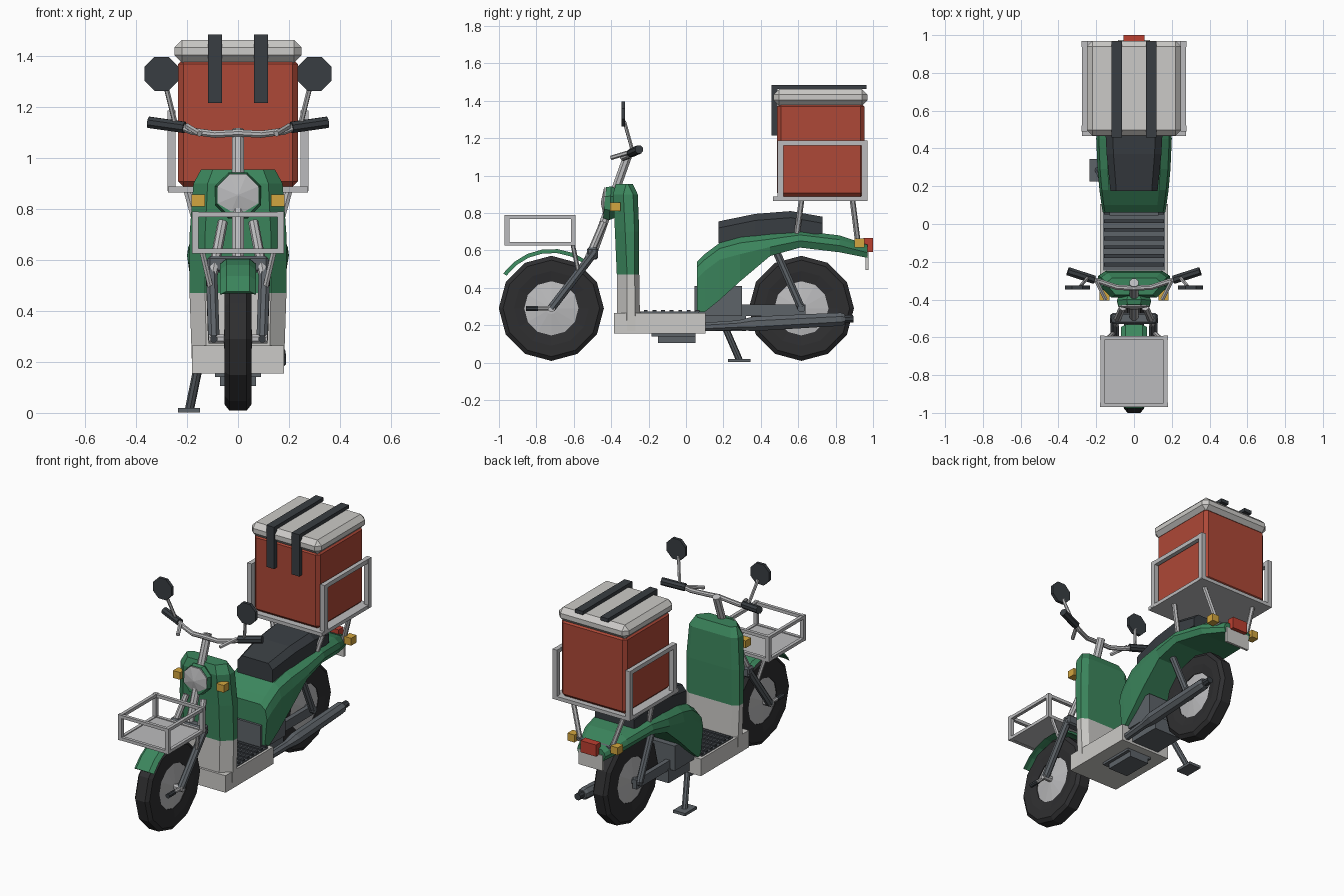
import bpy, bmesh
from math import sin, cos, pi, radians
from mathutils import Vector

if "Cube" in bpy.data.objects:
    bpy.data.objects.remove(bpy.data.objects["Cube"])


def mat(name, r, g, b):
    m = bpy.data.materials.new(name)
    m.diffuse_color = (r, g, b, 1)
    m.use_nodes = True
    m.node_tree.nodes["Principled BSDF"].inputs["Base Color"].default_value = m.diffuse_color
    return m


GREEN = mat("green_paint", .045, .24, .11)
RED = mat("red_box", .42, .065, .038)
DARK = mat("dark_plastic", .04, .047, .054)
TYRE = mat("tyre_rubber", .028, .028, .03)
STEEL = mat("dark_steel", .11, .125, .14)
METAL = mat("bare_metal", .5, .5, .51)
CREAM = mat("light_panel", .6, .59, .57)
AMBER = mat("amber", .65, .38, .05)
LAMP = mat("tail_red", .5, .05, .03)


def finish(name, bm, m):
    bmesh.ops.recalc_face_normals(bm, faces=bm.faces[:])
    me = bpy.data.meshes.new(name)
    bm.to_mesh(me)
    bm.free()
    me.materials.append(m)
    ob = bpy.data.objects.new(name, me)
    bpy.context.collection.objects.link(ob)
    return ob


def loft(name, rings, m, closed=False):
    """Skin a list of equal-length point rings; cap the ends unless closed."""
    bm = bmesh.new()
    vs = [[bm.verts.new(p) for p in r] for r in rings]
    n = len(vs[0])
    pairs = list(zip(vs, vs[1:])) + ([(vs[-1], vs[0])] if closed else [])
    for a, b in pairs:
        for i in range(n):
            j = (i + 1) % n
            bm.faces.new((a[i], a[j], b[j], b[i]))
    if not closed:
        bm.faces.new(vs[0])
        bm.faces.new(vs[-1])
    return finish(name, bm, m)


def box(name, x0, x1, y0, y1, z0, z1, m, bevel=0):
    ob = loft(name, [[(x0, y0, z), (x1, y0, z), (x1, y1, z), (x0, y1, z)] for z in (z0, z1)], m)
    if bevel:
        b = ob.modifiers.new("bevel", "BEVEL")
        b.width, b.segments = bevel, 1
    return ob


def tube(name, pts, radii, m, n=8):
    """Round bar along a path, one radius or a radius per point."""
    pts = [Vector(p) for p in pts]
    if not isinstance(radii, (list, tuple)):
        radii = [radii] * len(pts)
    rings = []
    for i, p in enumerate(pts):
        d = (pts[min(i + 1, len(pts) - 1)] - pts[max(i - 1, 0)]).normalized()
        u = d.cross(Vector((0, 0, 1)) if abs(d.z) < .95 else Vector((0, 1, 0))).normalized()
        v = d.cross(u)
        rings.append([p + radii[i] * (u * cos(a) + v * sin(a))
                      for a in [2 * pi * (k + .5) / n for k in range(n)]])
    return loft(name, rings, m)


SIDES = ((-1, "left"), (1, "right"))


def pair_tube(name, pts, r, m, n=8):
    for s, side in SIDES:
        tube(f"{name}_{side}", [(s * x, y, z) for x, y, z in pts], r, m, n)


def pair_box(name, x0, x1, *rest):
    box(name + "_right", x0, x1, *rest)
    box(name + "_left", -x1, -x0, *rest)


# wheels: 12-sided tyres with shallow dished hubs
def wheel(name, y):
    def ring(r, x):
        return [(x, y + r * cos(k * pi / 6), .29 + r * sin(k * pi / 6)) for k in range(12)]
    prof = [(.145, -.043), (.2, -.052), (.258, -.052), (.281, -.034),
            (.281, .034), (.258, .052), (.2, .052), (.145, .043)]
    loft(name + "_tyre", [ring(r, x) for r, x in prof], TYRE, closed=True)
    loft(name + "_hub", [ring(.03, -.055), ring(.15, -.038), ring(.15, .038), ring(.03, .055)], METAL)


wheel("front_wheel", -.72)
wheel("rear_wheel", .617)

# front fender
sec = [(-.07, .297), (-.045, .318), (.045, .318), (.07, .297), (.04, .303), (-.04, .303)]
loft("front_fender", [[(x, -.72 + r * cos(a), .29 + r * sin(a)) for x, r in sec]
                      for a in [radians(144 - 15 * k) for k in range(7)]], GREEN)

# fork, axle and steering column
pair_tube("fork_leg", [(.095, -.72, .29), (.105, -.49, .59)], .024, STEEL)
pair_tube("fork_upper", [(.1, -.53, .54), (.06, -.44, .75)], .02, METAL)
pair_tube("axle_nub", [(.095, -.855, .29), (.095, -.79, .29)], .015, DARK)
pair_tube("axle_link", [(.095, -.8, .29), (.095, -.71, .29)], .012, METAL)
tube("front_axle", [(-.115, -.72, .29), (.115, -.72, .29)], .02, METAL)
box("fork_clamp", -.12, .12, -.53, -.47, .55, .615, STEEL, .01)
tube("steering_column", [(0, -.5, .58), (0, -.31, 1.11)], .025, METAL)

# handlebar, grips, levers, mirrors
tube("handlebar", [(-.23, -.29, 1.125), (-.18, -.305, 1.105), (-.09, -.335, 1.093), (0, -.34, 1.098),
                   (.09, -.335, 1.093), (.18, -.305, 1.105), (.23, -.29, 1.125)], .015, METAL)
pair_tube("grip", [(.21, -.295, 1.12), (.35, -.25, 1.14)], .024, DARK)
pair_tube("brake_lever", [(.2, -.3, 1.125), (.15, -.4, 1.095)], .012, METAL, 6)
pair_tube("mirror_stem", [(.245, -.285, 1.13), (.285, -.33, 1.29)], .01, METAL, 6)
pair_tube("mirror", [(.3, -.346, 1.33), (.3, -.326, 1.33)], .072, DARK)


# leg shield: chamfered section, green above and pale below
def shield(w, y0, y1, z):
    c = [(w * .68, y0), (w, y0 + .055), (w, y1 - .025), (w * .8, y1)]
    return [(x, y, z) for x, y in c] + [(-x, y, z) for x, y in reversed(c)]


loft("leg_shield", [shield(.19, -.37, -.25, .47), shield(.19, -.38, -.25, .7),
                    shield(.175, -.39, -.258, .9), shield(.145, -.375, -.285, .955)], GREEN)
loft("shield_base", [shield(.18, -.37, -.245, .17), shield(.19, -.37, -.25, .47)], CREAM)

# headlight and front indicators
tube("headlight_housing", [(0, -.35, .85), (0, -.405, .852), (0, -.435, .855)], [.07, .098, .09], GREEN)
tube("headlight_lens", [(0, -.43, .855), (0, -.438, .855), (0, -.455, .855)], [.088, .088, .004], METAL)
pair_box("front_indicator", .13, .182, -.405, -.35, .81, .857, AMBER)

# front basket
pair_box("basket_front_post", .155, .18, -.97, -.945, .625, .79, METAL)
pair_box("basket_back_post", .155, .18, -.615, -.59, .625, .79, METAL)
for z, lv in ((.625, "lower"), (.768, "upper")):
    pair_box(f"basket_{lv}_side_rail", .157, .178, -.96, -.6, z, z + .02, METAL)
    box(f"basket_{lv}_front_rail", -.17, .17, -.968, -.947, z, z + .02, METAL)
    box(f"basket_{lv}_back_rail", -.17, .17, -.613, -.592, z, z + .02, METAL)
box("basket_floor", -.16, .16, -.96, -.6, .627, .64, METAL)
pair_tube("basket_strut", [(.14, -.605, .63), (.1, -.57, .46)], .012, METAL, 6)

# floorboard with ribbed mat and underside block
box("floorboard", -.18, .18, -.385, .105, .155, .265, CREAM)
box("floor_mat", -.165, .165, -.245, .07, .262, .272, STEEL)
for k in range(7):
    y = -.225 + k * .046
    box(f"mat_rib_{k + 1}", -.16, .16, y, y + .02, .27, .282, DARK)
box("underside_plate", -.09, .09, -.185, .05, .14, .157, STEEL)
box("underside_block", -.07, .07, -.15, .05, .105, .145, STEEL)

# rear body: lofted along y (y, top, bottom, half width)
body = [(.06, .54, .27, .165), (.1, .58, .27, .172), (.18, .64, .335, .183), (.29, .67, .435, .193),
        (.45, .69, .57, .2), (.61, .705, .615, .195), (.82, .68, .59, .16), (.97, .63, .56, .1)]
rings = []
for y, t, b, w in body:
    h = t - b
    half = [(w * .72, t), (w * .93, t - min(.03, h * .25)), (w, t - min(.09, h * .6)), (w * .9, b)]
    rings.append([(x, y, z) for x, z in half] + [(-x, y, z) for x, z in reversed(half)])
loft("rear_body", rings, GREEN)

# seat
rings = []
for y, t, b, w in [(.175, .755, .64, .125), (.37, .795, .66, .145), (.56, .81, .68, .155), (.73, .78, .69, .14)]:
    half = [(w * .75, t), (w, t - .035), (w, b)]
    rings.append([(x, y, z) for x, z in half] + [(-x, y, z) for x, z in reversed(half)])
loft("seat", rings, DARK)

# tail lamp, plate, rear indicators
box("tail_lamp", -.055, .055, .95, 1.0, .59, .665, LAMP)
box("rear_plate", -.085, .085, .96, .975, .495, .595, CREAM)
pair_box("rear_indicator", .13, .18, .9, .955, .615, .663, AMBER)
tube("indicator_bar", [(-.14, .925, .635), (.14, .925, .635)], .012, STEEL, 6)

# engine, swingarm, shocks, exhaust, side stand
box("engine", -.13, .13, .045, .3, .25, .41, STEEL)
box("engine_lower", -.1, .1, .1, .32, .17, .26, STEEL)
pair_box("swingarm", .065, .095, .28, .64, .25, .31, STEEL)
pair_tube("rear_shock", [(.1, .48, .6), (.1, .617, .29)], .022, STEEL)
tube("rear_axle", [(-.11, .617, .29), (.12, .617, .29)], .022, STEEL)
tube("exhaust", [(.14, .08, .19), (.148, .28, .2), (.15, .36, .207), (.15, .83, .232), (.15, .85, .232)],
     [.024, .028, .042, .038, .03], STEEL)
tube("exhaust_tip", [(.15, .84, .232), (.15, .895, .235)], .022, DARK)
tube("stand_leg", [(-.15, .2, .21), (-.19, .285, .015)], .018, STEEL)
box("stand_foot", -.235, -.15, .225, .345, .002, .02, STEEL)

# cargo rack
box("rack_plate", -.275, .275, .465, .97, .865, .888, METAL)
pair_box("rack_front_post", .245, .277, .49, .522, .87, 1.187, METAL)
pair_box("rack_rear_post", .245, .277, .938, .97, .87, 1.187, METAL)
pair_box("rack_top_rail", .247, .275, .5, .96, 1.16, 1.187, METAL)
pair_tube("rack_front_leg", [(.145, .59, .67), (.2, .618, .87)], .015, METAL, 6)
pair_tube("rack_rear_leg", [(.11, .922, .62), (.19, .89, .87)], .015, METAL, 6)

# delivery box, lid, straps
box("delivery_box", -.235, .235, .487, .955, .886, 1.39, RED, .022)
box("box_lid", -.25, .25, .468, .97, 1.373, 1.463, CREAM, .03)
pair_box("strap_top", .063, .118, .458, .965, 1.462, 1.485, DARK)
pair_box("strap_front", .063, .118, .458, .488, 1.215, 1.485, DARK)
